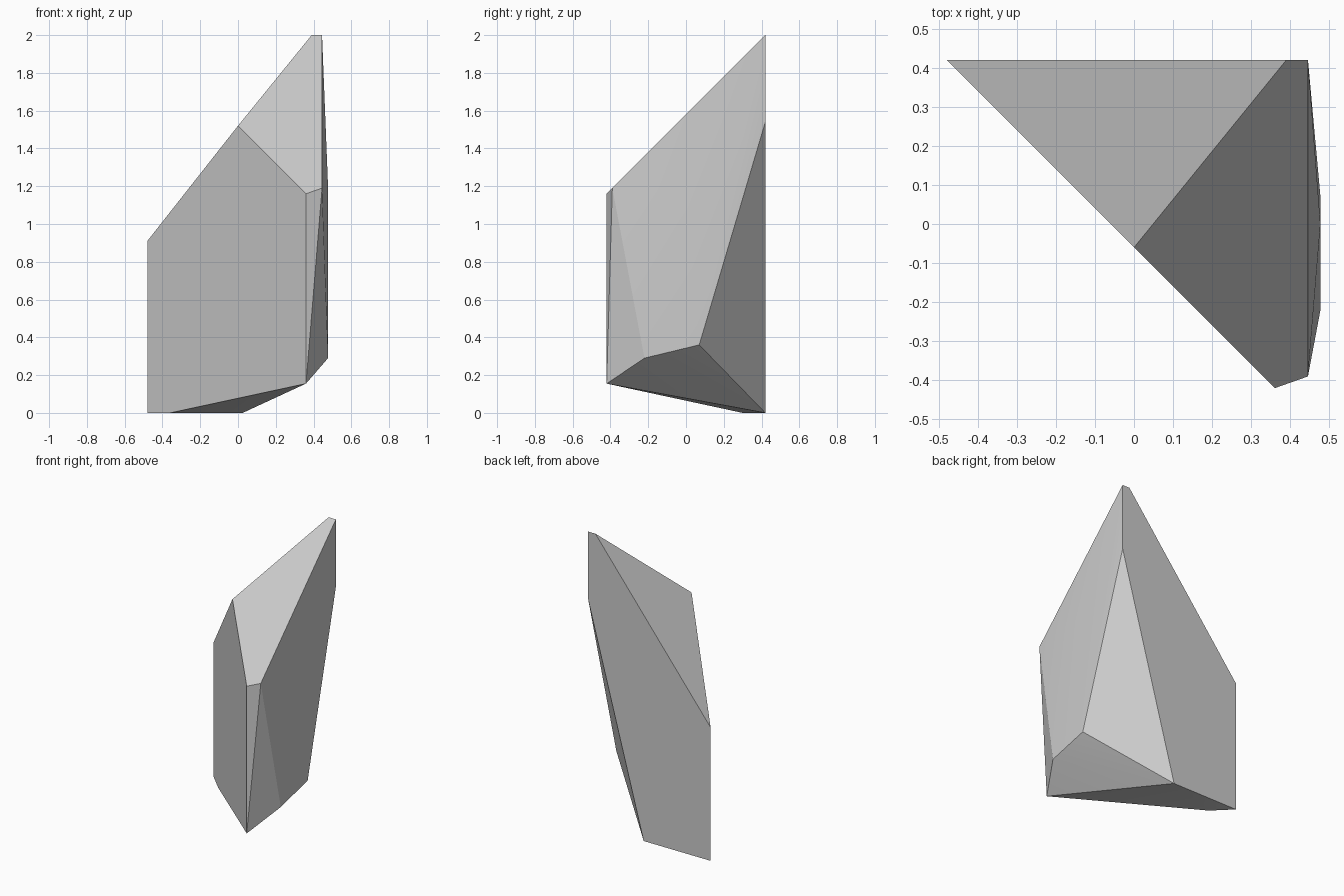
import bpy
import bmesh
import math

# Remove the default object
default = bpy.data.objects.get("Cube")
if default:
    bpy.data.objects.remove(default, do_unlink=True)

BACK = 0.42      # plane of the flat back
SIDE = 0.445     # upper edge of the broad side
BULGE = 0.477    # outermost point of the broad side


def stone_material():
    mat = bpy.data.materials.new("stone grey")
    mat.use_nodes = True
    colour = (0.6, 0.6, 0.6, 1)
    mat.diffuse_color = colour
    mat.node_tree.nodes["Principled BSDF"].inputs["Base Color"].default_value = colour
    return mat


def hull_object(name, points, material):
    """Wrap the corner points in a convex solid and merge its flat facets."""
    bm = bmesh.new()
    for point in points:
        bm.verts.new(point)
    bmesh.ops.convex_hull(bm, input=bm.verts[:])
    bmesh.ops.dissolve_limit(bm, angle_limit=math.radians(1),
                             verts=bm.verts[:], edges=bm.edges[:])
    bmesh.ops.recalc_face_normals(bm, faces=bm.faces[:])
    mesh = bpy.data.meshes.new(name)
    bm.to_mesh(mesh)
    bm.free()
    mesh.materials.append(material)
    obj = bpy.data.objects.new(name, mesh)
    bpy.context.collection.objects.link(obj)
    return obj


# Slanted top facets, from the low left corner to the peak
top_corners = [
    (-0.48, BACK, 0.91), (0, -0.06, 1.52), (0.39, BACK, 2), (SIDE, BACK, 2),
    (0.36, -BACK, 1.16), (SIDE, -0.39, 1.19),
]
# Slightly bulging broad side and the facet under the peak
side_corners = [
    (BULGE, 0, 1.19), (BULGE, -0.22, 0.29), (BULGE, 0.07, 0.36),
    (SIDE, BACK, 1.54),
]
# Chipped underside and the small flat base
base_corners = [
    (0.36, -BACK, 0.155), (-0.48, BACK, 0), (-0.36, 0.3, 0), (0.025, BACK, 0),
]

stone = hull_object("faceted_stone", top_corners + side_corners + base_corners,
                    stone_material())

# Soft shading only across the shallow facets
bpy.ops.object.select_all(action="DESELECT")
stone.select_set(True)
bpy.context.view_layer.objects.active = stone
bpy.ops.object.shade_smooth_by_angle(angle=math.radians(15))
